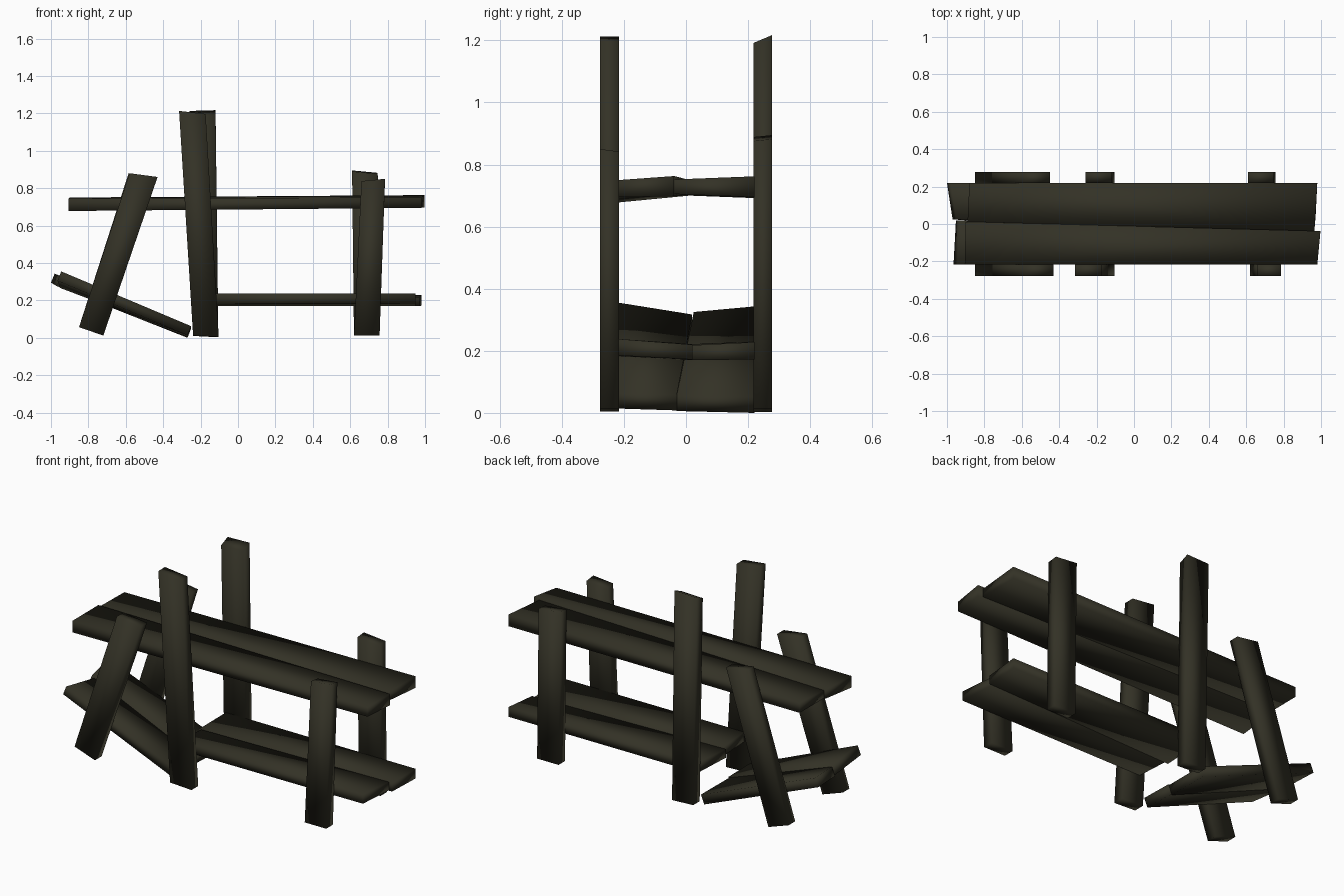
import bpy

if "Cube" in bpy.data.objects:
    bpy.data.objects.remove(bpy.data.objects["Cube"])

# weathered dark wood, used for every part
wood = bpy.data.materials.new("dark weathered wood")
wood.diffuse_color = (0.033, 0.031, 0.019, 1)
wood.use_nodes = True
wood.node_tree.nodes["Principled BSDF"].inputs["Base Color"].default_value = wood.diffuse_color


def prism(name, ring_a, ring_b):
    """Hexahedron between two matching four-point rings, softly shaded."""
    n = 4
    faces = [tuple(range(n)), tuple(range(2 * n - 1, n - 1, -1))]
    faces += [(i, i + n, (i + 1) % n + n, (i + 1) % n) for i in range(n)]
    mesh = bpy.data.meshes.new(name)
    mesh.from_pydata(ring_a + ring_b, [], faces)
    mesh.materials.append(wood)
    obj = bpy.data.objects.new(name, mesh)
    bpy.context.collection.objects.link(obj)
    # consistent outward normals
    bpy.context.view_layer.objects.active = obj
    obj.select_set(True)
    bpy.ops.object.mode_set(mode='EDIT')
    bpy.ops.mesh.select_all(action='SELECT')
    bpy.ops.mesh.normals_make_consistent(inside=False)
    bpy.ops.object.mode_set(mode='OBJECT')
    bpy.ops.object.shade_smooth()
    obj.select_set(False)


def post(name, outline, y0, y1, slant=0.0):
    """outline: x,z of bottom left, bottom right, top right, top left."""
    near = [(x, y0, z - (slant if i > 1 else 0)) for i, (x, z) in enumerate(outline)]
    far = [(x, y1, z) for x, z in outline]
    prism(name, near, far)


def plank(name, corners, lean=0.0):
    """corners: x, y, top z, bottom z around the board; lean shifts the underside."""
    top = [(x, y, zt) for x, y, zt, zb in corners]
    bottom = [(x - lean, y, zb) for x, y, zt, zb in corners]
    prism(name, top, bottom)


# front posts
F = (-0.277, -0.216)
post("front_leaning_post", [(-0.85, 0.057), (-0.72, 0.012), (-0.43, 0.86), (-0.58, 0.88)], *F)
post("front_tall_post", [(-0.24, 0.012), (-0.103, 0.005), (-0.173, 1.197), (-0.315, 1.213)], *F)
post("front_right_post", [(0.62, 0.012), (0.757, 0.012), (0.786, 0.842), (0.66, 0.83)], *F, slant=-0.008)

# back posts
B = (0.218, 0.277)
post("back_leaning_post", [(-0.85, 0.057), (-0.72, 0.012), (-0.45, 0.86), (-0.585, 0.88)], *B)
post("back_tall_post", [(-0.24, 0.01), (-0.105, 0.003), (-0.12, 1.217), (-0.26, 1.213)], *B, slant=0.025)
post("back_right_post", [(0.62, 0.012), (0.757, 0.012), (0.747, 0.882), (0.61, 0.895)], *B, slant=0.006)

# upper shelf boards
plank("upper_front_board", [(-0.905, -0.217, 0.745, 0.678), (-0.90, 0.012, 0.75, 0.70),
                            (0.997, -0.038, 0.763, 0.698), (0.98, -0.217, 0.75, 0.695)])
plank("upper_back_board", [(-0.88, 0.22, 0.75, 0.692), (-0.89, 0.012, 0.745, 0.70),
                           (0.965, -0.038, 0.752, 0.705), (0.98, 0.22, 0.762, 0.695)])

# lower shelf boards
plank("lower_front_board", [(-0.22, -0.217, 0.238, 0.182), (-0.22, -0.02, 0.225, 0.172),
                            (0.95, 0.02, 0.22, 0.172), (0.95, -0.217, 0.238, 0.185)])
plank("lower_back_board", [(-0.23, 0.22, 0.23, 0.172), (-0.24, -0.02, 0.22, 0.17),
                           (0.97, 0.02, 0.218, 0.17), (0.98, 0.22, 0.228, 0.172)])

# collapsed shelf boards sloping to the ground
plank("fallen_front_board", [(-0.945, -0.217, 0.355, 0.305), (-0.932, 0.02, 0.317, 0.267),
                             (-0.25, -0.03, 0.058, 0.008), (-0.25, -0.217, 0.062, 0.014)], lean=0.02)
plank("fallen_back_board", [(-0.98, 0.22, 0.343, 0.295), (-0.95, 0.025, 0.325, 0.277),
                            (-0.255, -0.03, 0.055, 0.006), (-0.25, 0.22, 0.052, 0.0)], lean=0.02)
